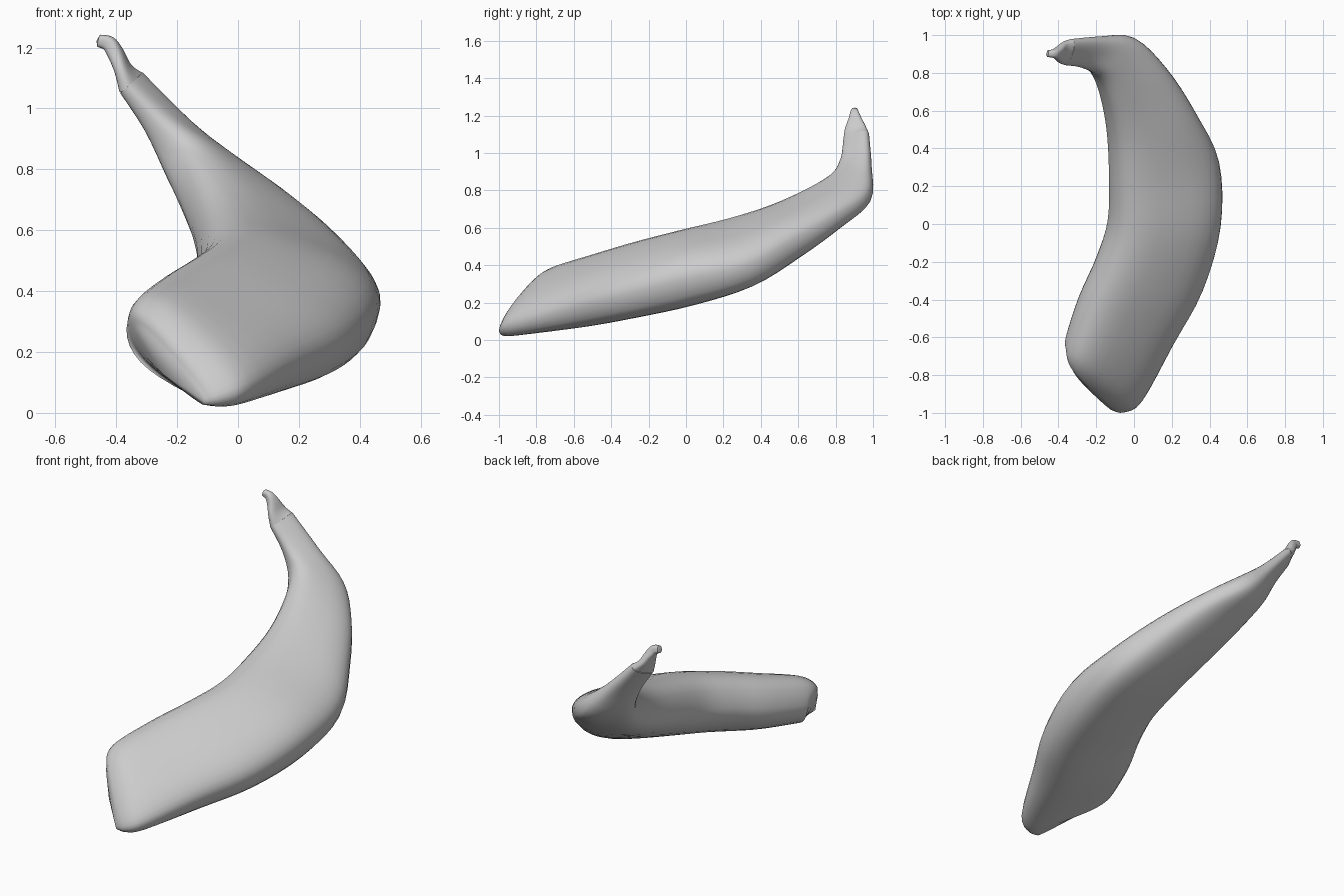
import bpy, bmesh, math
from mathutils import Vector

if "Cube" in bpy.data.objects:
    bpy.data.objects.remove(bpy.data.objects["Cube"])

SIDES, STEPS, POWER = 32, 4, 0.77


def spline(p, t):
    # Catmull-Rom through a list of equal-length tuples
    i = min(int(t), len(p) - 2)
    u = t - i
    a, b, c, d = (p[max(0, min(len(p) - 1, i + k))] for k in (-1, 0, 1, 2))
    return [0.5 * (2 * q + (r - o) * u + (2 * o - 5 * q + 4 * r - s) * u * u
                   + (3 * q - o - 3 * r + s) * u ** 3)
            for o, q, r, s in zip(a, b, c, d)]


def spow(v):
    return math.copysign(abs(v) ** POWER, v)


def loft(name, sections, start, end):
    # section = inner edge xyz, outer edge xyz, half thickness inner / outer
    n = (len(sections) - 1) * STEPS
    rows = [spline(sections, k / STEPS) for k in range(n + 1)]
    mids = [(Vector(r[:3]) + Vector(r[3:6])) / 2 for r in rows]
    bm = bmesh.new()
    rings = []
    for k, r in enumerate(rows):
        half = (Vector(r[3:6]) - Vector(r[:3])) / 2
        tangent = mids[min(k + 3, n)] - mids[max(k - 3, 0)]
        normal = half.cross(tangent).normalized()
        ring = []
        for j in range(SIDES):
            a = math.tau * j / SIDES
            x, y = spow(math.cos(a)), spow(math.sin(a))
            w = r[6] + (r[7] - r[6]) * (x + 1) / 2
            ring.append(bm.verts.new(mids[k] + half * x + normal * w * y))
        rings.append(ring)
    for a, b in zip(rings, rings[1:]):
        for j in range(SIDES):
            m = (j + 1) % SIDES
            bm.faces.new((a[j], a[m], b[m], b[j]))
    for ring, tip in ((rings[0], start), (rings[-1], end)):
        c = bm.verts.new(tip)
        for j in range(SIDES):
            bm.faces.new((ring[j], ring[(j + 1) % SIDES], c))
    bmesh.ops.recalc_face_normals(bm, faces=bm.faces)
    mesh = bpy.data.meshes.new(name)
    bm.to_mesh(mesh)
    bm.free()
    obj = bpy.data.objects.new(name, mesh)
    bpy.context.collection.objects.link(obj)
    bpy.ops.object.select_all(action='DESELECT')
    obj.select_set(True)
    bpy.context.view_layer.objects.active = obj
    bpy.ops.object.shade_smooth_by_angle(angle=math.radians(55))
    return obj


neck = (-.375, .845, 1.06, -.325, .975, 1.11, .035, .033)

# Broad, flattened, curved body from the blunt front end to the narrow neck
loft("curved_body", [
    (-.335, -.73, .25, -.11, -.985, .03, .075, .025),
    (-.36, -.67, .295, -.05, -.99, .035, .13, .055),
    (-.35, -.61, .33, .04, -.93, .06, .155, .085),
    (-.28, -.40, .38, .20, -.63, .13, .17, .13),
    (-.19, -.20, .435, .355, -.34, .195, .177, .15),
    (-.128, 0, .485, .448, 0, .28, .177, .165),
    (-.12, .25, .56, .44, .34, .365, .167, .14),
    (-.135, .48, .63, .32, .60, .52, .155, .115),
    (-.17, .67, .73, .175, .82, .655, .14, .085),
    (-.215, .79, .84, .01, .98, .77, .11, .07),
    (-.29, .835, .95, -.16, .987, .935, .06, .045),
    neck,
], (-.25, -.86, .13), (-.36, .91, 1.10))

# Small bent stalk at the tip
loft("tip_stalk", [
    neck,
    (-.39, .85, 1.125, -.365, .965, 1.135, .026, .026),
    (-.41, .87, 1.18, -.395, .94, 1.185, .026, .026),
    (-.43, .88, 1.212, -.42, .925, 1.215, .025, .025),
    (-.46, .885, 1.22, -.455, .92, 1.225, .02, .02),
], (-.36, .91, 1.07), (-.465, .90, 1.222))
